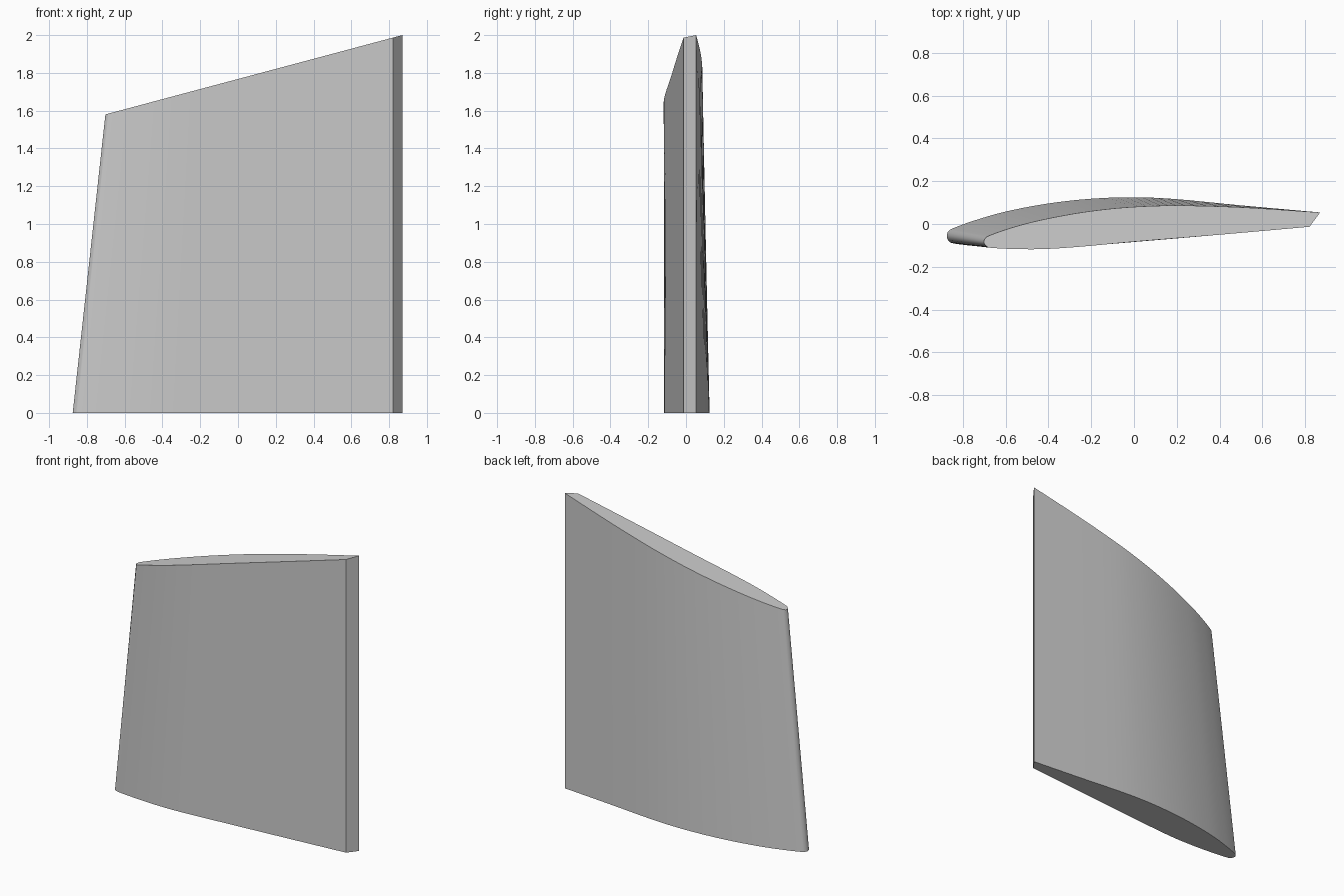
import bpy, bmesh
from mathutils import Vector

cube = bpy.data.objects.get("Cube")
if cube:
    bpy.data.objects.remove(cube, do_unlink=True)

# Section outlines: lower trailing corner, round the nose, to upper trailing corner
ROOT = [(.82, -.013), (.4, -.05), (0, -.084), (-.35, -.112), (-.55, -.115), (-.72, -.105),
        (-.835, -.092), (-.865, -.08), (-.875, -.058), (-.868, -.035), (-.845, -.02),
        (-.75, .015), (-.6, .058), (-.4, .096), (-.2, .118), (0, .125), (.2, .116),
        (.5, .087), (.87, .054)]
TIP = [(.82, -.013), (.4, -.05), (0, -.083), (-.25, -.106), (-.42, -.117), (-.55, -.117),
       (-.67, -.111), (-.692, -.1), (-.702, -.085), (-.695, -.067), (-.673, -.053),
       (-.58, -.02), (-.45, .015), (-.27, .05), (-.1, .072), (.06, .083), (.24, .086),
       (.52, .077), (.87, .054)]
STEPS = 5


def smooth_outline(points):
    """Catmull-Rom curve through the outline points."""
    p = [Vector(q) for q in points]
    p = [2 * p[0] - p[1]] + p + [2 * p[-1] - p[-2]]
    out = []
    for a, b, c, d in zip(p, p[1:], p[2:], p[3:]):
        for i in range(STEPS):
            t = i / STEPS
            out.append(b + (c - a) * t / 2 + (2 * a - 5 * b + 4 * c - d) * t * t / 2
                       + (3 * b - a - 3 * c + d) * t ** 3 / 2)
    return out + [p[-2]]


def tip_height(x):
    return 2 + (x - .87) * .267


# Loft the blade between its flat root and sloping tip
bm = bmesh.new()
root = [bm.verts.new((q.x, q.y, 0)) for q in smooth_outline(ROOT)]
tip = [bm.verts.new((q.x, q.y, tip_height(q.x))) for q in smooth_outline(TIP)]
count = len(root)
for i in range(count):
    j = (i + 1) % count
    bm.faces.new((root[i], root[j], tip[j], tip[i]))
bm.faces.new(root)
bm.faces.new(tip)
bmesh.ops.recalc_face_normals(bm, faces=bm.faces)
mesh = bpy.data.meshes.new("fin_blade")
bm.to_mesh(mesh)
bm.free()
blade = bpy.data.objects.new("fin_blade", mesh)
bpy.context.collection.objects.link(blade)

# Plain grey finish
grey = bpy.data.materials.new("plain_grey")
grey.use_nodes = True
colour = (.6, .6, .6, 1)
grey.diffuse_color = colour
grey.node_tree.nodes["Principled BSDF"].inputs["Base Color"].default_value = colour
mesh.materials.append(grey)

# Smooth skin with crisp tip, root and trailing edges
bpy.ops.object.select_all(action="DESELECT")
blade.select_set(True)
bpy.context.view_layer.objects.active = blade
bpy.ops.object.shade_smooth_by_angle(angle=.6)
